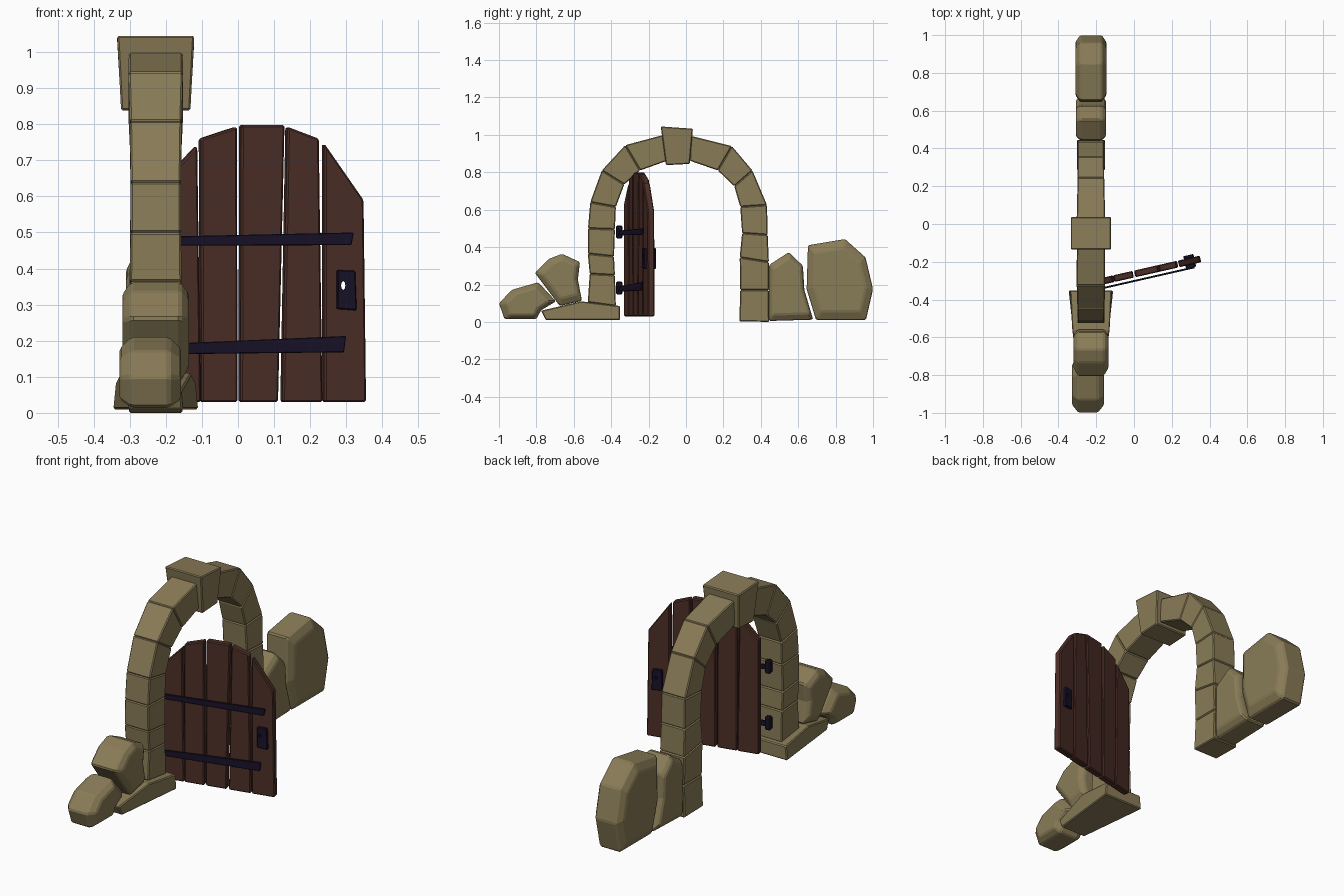
import bpy, bmesh, math, random
from mathutils import Vector, Matrix

if "Cube" in bpy.data.objects:
    bpy.data.objects.remove(bpy.data.objects["Cube"])

random.seed(4)

def material(name, rgb):
    m = bpy.data.materials.new(name)
    m.diffuse_color = (*rgb, 1)
    m.use_nodes = True
    m.node_tree.nodes["Principled BSDF"].inputs["Base Color"].default_value = m.diffuse_color
    return m

STONE = material("stone", (0.25, 0.20, 0.095))
WOOD = material("wood", (0.075, 0.028, 0.021))
IRON = material("iron", (0.010, 0.006, 0.022))

def loft(name, rings, mat, bevel=0.005):
    """Closed solid from a stack of equal-length point rings, edges chamfered."""
    bm = bmesh.new()
    rows = [[bm.verts.new(p) for p in r] for r in rings]
    n = len(rows[0])
    for a, b in zip(rows, rows[1:]):
        for i in range(n):
            j = (i + 1) % n
            bm.faces.new((a[i], a[j], b[j], b[i]))
    bm.faces.new(rows[0])
    bm.faces.new(rows[-1])
    bmesh.ops.recalc_face_normals(bm, faces=bm.faces)
    edges = [e for e in bm.edges if e.calc_face_angle(0) > 0.4]
    bmesh.ops.bevel(bm, geom=edges, offset=bevel, segments=1, affect='EDGES')
    me = bpy.data.meshes.new(name)
    bm.to_mesh(me)
    bm.free()
    ob = bpy.data.objects.new(name, me)
    bpy.context.collection.objects.link(ob)
    me.materials.append(mat)
    return ob

CX = -0.228  # centre plane of the wall

def block(name, pts):
    """Stone from (y, z, half width) outline points."""
    return loft(name, [[(CX + s * w, y, z) for y, z, w in pts] for s in (-1, 1)], STONE)

def rock(name, pts, w, rim, inset, cx=CX):
    """Boulder: full outline at the rim, shrunken front and back faces."""
    c = sum((Vector(p) for p in pts), Vector((0, 0))) / len(pts)
    rings = []
    for x, s in ((-w, inset), (-w * rim, 1), (w * rim, 1), (w, inset)):
        rings.append([(cx + x, c.x + (p[0] - c.x) * s, c.y + (p[1] - c.y) * s) for p in pts])
    return loft(name, rings, STONE, 0.007)

# Arch stones: joints as (outer y, outer z, inner y, inner z)
left = [(-.525, .105, -.375, .085), (-.515, .257, -.38, .25), (-.525, .365, -.385, .35),
        (-.524, .50, -.38, .495), (-.512, .64, -.375, .615), (-.45, .81, -.33, .735),
        (-.325, .945, -.245, .81), (-.12, 1.0, -.105, .86)]
right = [(.445, 0, .285, .003), (.443, .17, .29, .17), (.443, .32, .287, .345),
         (.437, .465, .30, .475), (.433, .625, .29, .615), (.355, .81, .258, .725),
         (.245, .94, .17, .81), (.025, .995, .02, .862)]
for side, joints in (("left", left), ("right", right)):
    widths = [0.073 + random.uniform(-.004, .003) for _ in joints]
    for i in range(len(joints) - 1):
        a, b, u, v = joints[i], joints[i + 1], widths[i], widths[i + 1]
        block(f"arch_stone_{side}_{i + 1}",
              [(a[0], a[1], u), (a[2], a[3], u), (b[2], b[3], v), (b[0], b[1], v)])

# Keystone and the foundation slab
block("keystone", [(-.135, 1.045, .107), (.037, 1.033, .107), (.02, .845, .096), (-.107, .838, .096)])
block("foundation_slab", [(-.353, .01, .118), (-.353, .085, .11), (-.56, .11, .10),
                          (-.775, .06, .07), (-.75, .01, .075)])

# Boulders beside the arch
rock("boulder_far_right", [(.652, .41), (.85, .443), (.96, .345), (1.0, .175), (.962, .01),
                           (.695, .01), (.645, .175)], .083, .7, .78)
rock("boulder_near_right", [(.445, .305), (.55, .373), (.625, .30), (.633, .17), (.68, .012),
                            (.442, .005)], .08, .7, .82)
rock("boulder_upper_left", [(-.808, .262), (-.733, .337), (-.663, .364), (-.567, .32),
                            (-.578, .225), (-.556, .113), (-.675, .085)], .092, .75, .74)
rock("boulder_lower_left", [(-1.0, .10), (-.93, .172), (-.79, .212), (-.695, .11), (-.775, .062),
                            (-.80, .015), (-.97, .015)], .085, .62, .72, -.243)

# Door frame of reference: swung open about the hinge side
SWING = math.radians(12.8)
DOOR = Matrix.Translation((0, -.265, 0)) @ Matrix.Rotation(SWING, 4, 'Z')

def panel(name, pts, y0, y1, mat, bevel):
    """Flat door part from an (x, z) outline as seen from the front."""
    k = 1 / math.cos(SWING)
    return loft(name, [[DOOR @ Vector((x * k, y, z)) for x, z in pts] for y in (y0, y1)], mat, bevel)

# Planks: bottom left/right x, top left x, z, top right x, z
planks = [(-.215, -.106, -.215, .635, -.116, .74), (-.104, -.004, -.106, .76, -.006, .793),
          (.004, .108, .006, .798, .126, .798), (.12, .231, .134, .793, .221, .76),
          (.236, .352, .236, .747, .345, .59)]
for i, (b0, b1, t0, z0, t1, z1) in enumerate(planks):
    plank = panel(f"door_plank_{i + 1}", [(b0, .03), (b1, .03), (t1, z1), (t0, z0)],
                  -.018, .018, WOOD, .005)

# Iron straps and hinge knuckles
for label, end, zl, zr in (("upper", .312, (.463, .488), (.465, .50)),
                           ("lower", .291, (.162, .19), (.168, .213))):
    panel(f"{label}_strap", [(-.24, zl[0]), (end - .006, zr[0]), (end, zr[1]), (-.24, zl[1])],
          -.041, -.031, IRON, .002)
    zc = (zl[0] + zl[1]) / 2 + .005
    panel(f"{label}_hinge", [(-.258, zc - .035), (-.228, zc - .035), (-.228, zc + .035), (-.258, zc + .035)],
          -.052, -.022, IRON, .006)

# Lock plates on both faces
outline = [(.268, .288), (.322, .284), (.318, .394), (.269, .396)]
front = panel("lock_plate_front", outline, -.034, -.017, IRON, .003)
back = panel("lock_plate_back", outline, .017, .034, IRON, .003)

# Keyhole through the last plank and the plates
hole = [(.2915 + .006 * math.cos(a), .353 + .012 * math.sin(a))
        for a in (i * math.tau / 8 for i in range(8))]
cutter = loft("keyhole_cutter", [[(x, y, z) for x, z in hole] for y in (-.4, 0)], IRON, 0)
cutter.hide_render = True
for ob in (plank, front, back):
    mod = ob.modifiers.new("keyhole", 'BOOLEAN')
    mod.operation = 'DIFFERENCE'
    mod.object = cutter
    mod.solver = 'EXACT'
    bpy.context.view_layer.objects.active = ob
    bpy.ops.object.modifier_apply(modifier=mod.name)
bpy.data.objects.remove(cutter)
